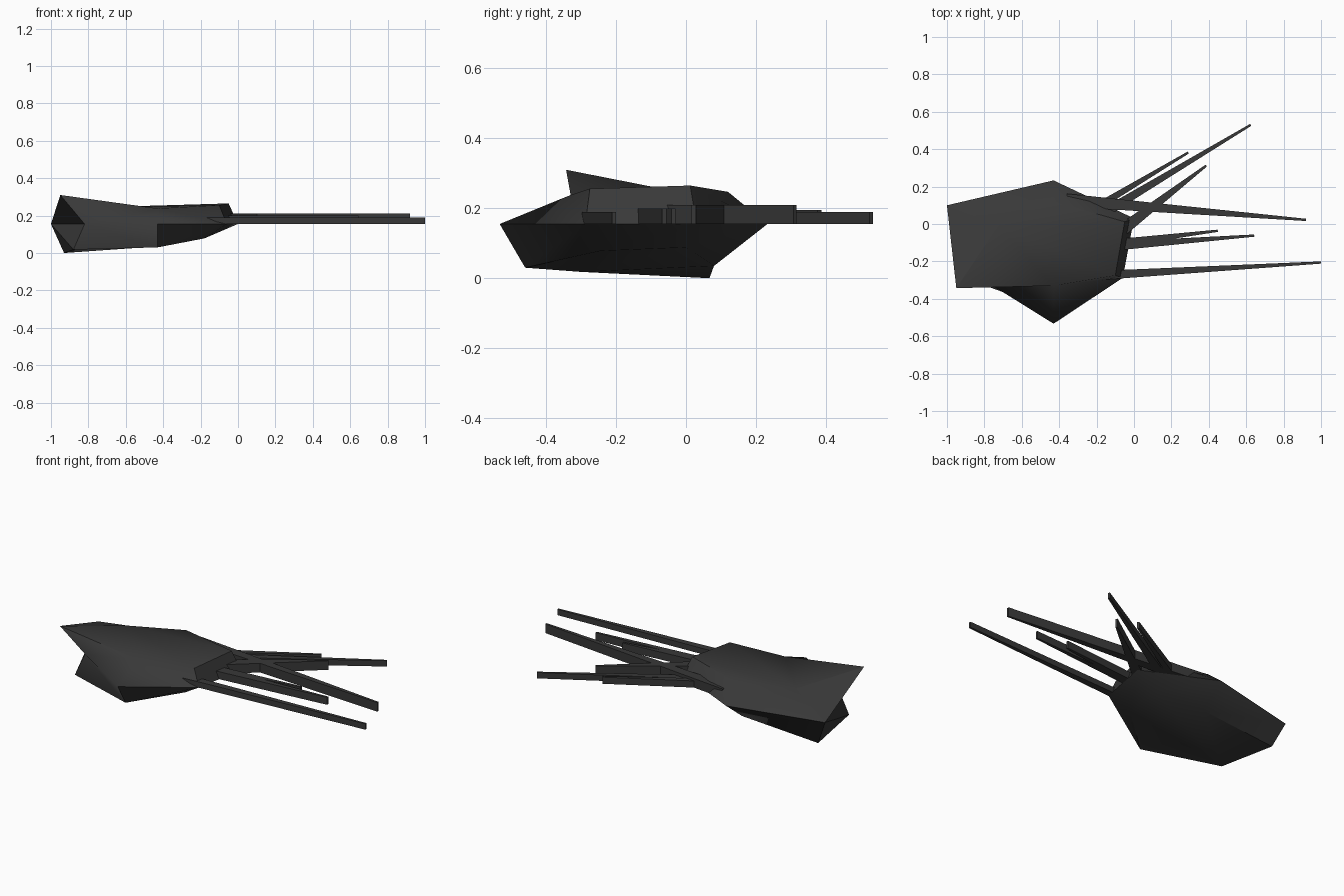
import bpy, bmesh
from math import radians
from mathutils import Vector

old = bpy.data.objects.get("Cube")
if old:
    bpy.data.objects.remove(old)

# Single dark stone colour
stone = bpy.data.materials.new("charcoal")
stone.use_nodes = True
colour = (0.04, 0.04, 0.04, 1)
stone.diffuse_color = colour
bsdf = stone.node_tree.nodes["Principled BSDF"]
bsdf.inputs["Base Color"].default_value = colour
bsdf.inputs["Roughness"].default_value = 0.9

MID = 0.155  # height of the middle seam


def build(name, points, faces):
    """Mesh from named corner points and faces spelled by corner names."""
    bm = bmesh.new()
    verts = {key: bm.verts.new(p) for key, p in points.items()}
    for face in faces.split():
        bm.faces.new([verts[key] for key in face])
    bmesh.ops.recalc_face_normals(bm, faces=bm.faces)
    mesh = bpy.data.meshes.new(name)
    bm.to_mesh(mesh)
    bm.free()
    mesh.materials.append(stone)
    obj = bpy.data.objects.new(name, mesh)
    bpy.context.collection.objects.link(obj)
    return obj


# Rock body: a six-sided seam drawn up to a crown and down to a keel
crown = {
    "A": (-0.95, -0.343, 0.31), "C": (-0.728, -0.012, 0.245),
    "S": (-0.43, -0.33, 0.238), "P": (-0.1, -0.275, 0.256),
    "Q": (-0.05, 0.012, 0.265), "R": (-0.43, 0.12, 0.247),
}
seam = {
    "B": (-1, 0.1, MID), "M": (-0.82, -0.29, MID),
    "G": (-0.43, -0.533, MID), "L": (-0.06, -0.288, MID),
    "N": (0, 0.03, MID), "K": (-0.43, 0.233, MID),
}
keel = {
    "E": (-0.93, 0.067, 0), "D": (-0.88, -0.3, 0.018),
    "F": (-0.43, -0.46, 0.03), "H": (-0.18, -0.245, 0.078),
    "T": (-0.16, 0, 0.088), "U": (-0.43, 0.08, 0.035),
}
body = build("rock_body", crown | seam | keel,
             "ACB AMB BCK ASC SPC CPQ CQR CRK QRKN PQNL SGLP ASGM "
             "BMD BDE MGFD FGLH HLNT TNKU UKBE DFH DHT DTU DUE")

# Soft facets with crisp creases; the first face is the flat end facet
body.data.shade_smooth()
body.data.set_sharp_from_angle(angle=radians(45))
body.data.polygons[0].use_smooth = False


# Trailing spikes: flat-bottomed bars that taper to a narrow end
def spike(name, root, tip, top, width, end=0.012):
    root, tip = Vector(root), Vector(tip)
    along = (tip - root).normalized()
    side = Vector((-along.y, along.x))
    points = {}
    for keys, centre, w in (("abcd", root, width), ("efgh", tip, end)):
        corners = ((-1, MID), (1, MID), (1, top), (-1, top))
        for key, (s, z) in zip(keys, corners):
            p = centre + side * s * w / 2
            points[key] = (p.x, p.y, z)
    build(name, points, "abcd efgh abfe bcgf cdhg daeh")


spike("front_spike", (-0.22, -0.277), (1, -0.206), 0.19, 0.05)
spike("middle_long_spike", (-0.15, -0.122), (0.643, -0.062), 0.2, 0.05)
spike("middle_short_spike", (-0.15, -0.11), (0.448, -0.036), 0.2, 0.048)
spike("upper_spike", (-0.36, 0.127), (0.92, 0.022), 0.21, 0.07)
spike("back_inner_spike", (-0.1, -0.06), (0.386, 0.312), 0.21, 0.07)
spike("back_long_spike", (-0.16, 0.06), (0.624, 0.53), 0.19, 0.05)
spike("back_short_spike", (-0.2, 0.09), (0.29, 0.382), 0.195, 0.04)
